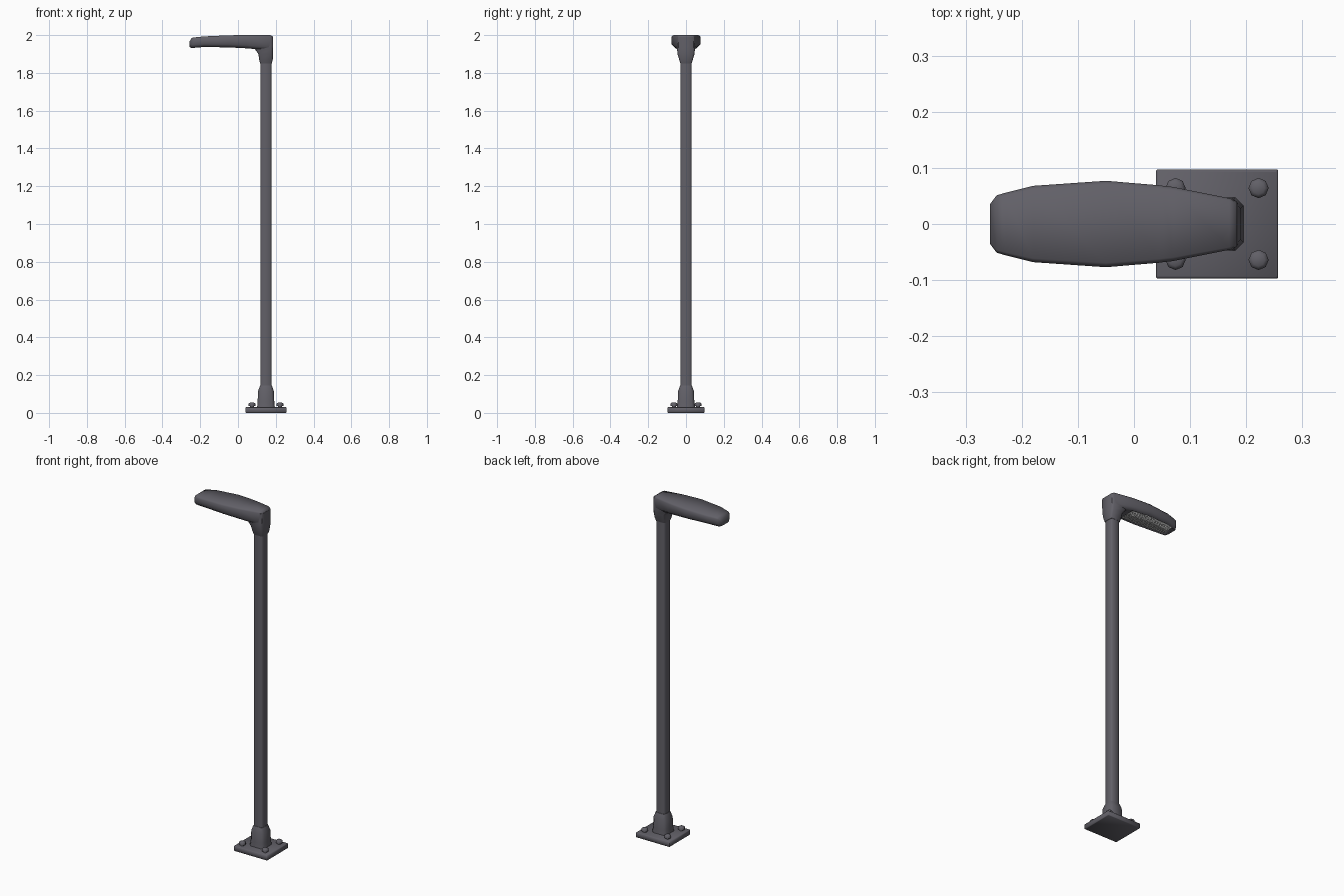
import bpy, bmesh, math

cube = bpy.data.objects.get("Cube")
if cube:
    bpy.data.objects.remove(cube)

POLE_X = 0.148


def material(name, rgb):
    m = bpy.data.materials.new(name)
    m.use_nodes = True
    m.diffuse_color = (*rgb, 1)
    m.node_tree.nodes["Principled BSDF"].inputs["Base Color"].default_value = (*rgb, 1)
    return m


METAL = material("dark grey metal", (0.12, 0.116, 0.136))
LENS = material("pale grey lens", (0.62, 0.62, 0.62))


def make_object(name, bm, mat, angle=60):
    bmesh.ops.recalc_face_normals(bm, faces=bm.faces)
    mesh = bpy.data.meshes.new(name)
    bm.to_mesh(mesh)
    bm.free()
    mesh.materials.append(mat)
    obj = bpy.data.objects.new(name, mesh)
    bpy.context.collection.objects.link(obj)
    bpy.ops.object.select_all(action="DESELECT")
    obj.select_set(True)
    bpy.context.view_layer.objects.active = obj
    bpy.ops.object.shade_smooth_by_angle(angle=math.radians(angle))


def loft(name, rings, mat):
    """Skin a closed body through rings of equal point count."""
    bm = bmesh.new()
    loops = [[bm.verts.new(p) for p in ring] for ring in rings]
    for a, b in zip(loops, loops[1:]):
        for i in range(len(a)):
            j = (i + 1) % len(a)
            bm.faces.new((a[i], a[j], b[j], b[i]))
    bm.faces.new(loops[0])
    bm.faces.new(loops[-1])
    make_object(name, bm, mat)


def chamfered(u0, u1, v0, v1, c):
    """Rectangle with cut corners, as eight 2D points."""
    return [(u0 + c, v0), (u1 - c, v0), (u1, v0 + c), (u1, v1 - c),
            (u1 - c, v1), (u0 + c, v1), (u0, v1 - c), (u0, v0 + c)]


def upright(x0, x1, half, z, c):
    return [(x, y, z) for x, y in chamfered(x0, x1, -half, half, c)]


def square_stack(name, levels):
    """Square rings around the pole: (half size, z, corner cut)."""
    loft(name, [upright(POLE_X - h, POLE_X + h, h, z, c) for h, z, c in levels], METAL)


def circle(x, y, z, r, n):
    return [(x + r * math.cos(math.tau * i / n), y + r * math.sin(math.tau * i / n), z)
            for i in range(n)]


# Base plate with a softened rim
loft("base_plate", [upright(POLE_X - h - 0.012, POLE_X + h + 0.012, h, z, 0.002)
                    for h, z in ((0.094, 0), (0.097, 0.003), (0.097, 0.027), (0.094, 0.03))], METAL)

# Collar round the foot of the square pole
square_stack("base_collar", [(0.047, 0.028, 0.014), (0.044, 0.06, 0.014),
                             (0.042, 0.115, 0.014), (0.031, 0.145, 0.008)])
square_stack("pole", [(0.029, 0.03, 0.007), (0.029, 1.9, 0.007)])

# Four anchor bolts with washers
for sx, side in ((-1, "right"), (1, "left")):
    for sy, end in ((-1, "front"), (1, "back")):
        x, y = POLE_X + sx * 0.074, sy * 0.064
        loft(f"anchor_bolt_{end}_{side}",
             [circle(x, y, z, r, 8) for r, z in
              ((0.011, 0.028), (0.011, 0.036), (0.018, 0.036), (0.018, 0.049), (0.011, 0.054))], METAL)

# Neck that carries the lamp head
loft("lamp_neck", [upright(x0, x1, h, z, c) for x0, x1, h, z, c in (
    (0.117, 0.179, 0.030, 1.85, 0.007), (0.112, 0.184, 0.036, 1.87, 0.008),
    (0.108, 0.185, 0.045, 1.90, 0.010), (0.09, 0.185, 0.047, 1.925, 0.010),
    (0.06, 0.185, 0.047, 1.94, 0.010), (0.06, 0.185, 0.045, 1.99, 0.010))], METAL)

# Lamp head stations along x: (x, half width, bottom z, top z, lens recess)
STATIONS = [(-0.257, 0.035, 1.937, 1.966, 0), (-0.245, 0.051, 1.932, 1.985, 0),
            (-0.235, 0.054, 1.933, 1.987, 0), (-0.228, 0.056, 1.933, 1.988, 0.007),
            (-0.18, 0.068, 1.937, 1.993, 0.007), (-0.05, 0.077, 1.935, 1.999, 0.007),
            (0.045, 0.069, 1.93, 2.0, 0.007), (0.052, 0.068, 1.93, 2.0, 0),
            (0.07, 0.066, 1.928, 2.0, 0), (0.17, 0.046, 1.92, 2.0, 0), (0.184, 0.04, 1.92, 1.993, 0)]


def head_section(x, h, bottom, top, recess):
    half = [(h * 0.7, bottom + recess), (h * 0.73, bottom), (h * 0.78, bottom),
            (h, bottom + 0.016), (h, top - 0.009), (h * 0.9, top)]
    return [(x, y, z) for y, z in half] + [(x, -y, z) for y, z in reversed(half)]


loft("lamp_head", [head_section(*s) for s in STATIONS], METAL)

# Pale lens plate lying inside the recess
RECESSED = [s for s in STATIONS if s[4]]
loft("lamp_lens", [[(x, y, z) for y, z in chamfered(-h * 0.69, h * 0.69, bottom + 0.004,
                                                     bottom + 0.009, 0.001)]
                   for x, h, bottom, top, recess in RECESSED], LENS)


def lens_at(x):
    """Half width and height of the lens face at x."""
    for a, b in zip(RECESSED, RECESSED[1:]):
        if a[0] <= x <= b[0]:
            t = (x - a[0]) / (b[0] - a[0])
            return 0.69 * (a[1] + (b[1] - a[1]) * t), a[2] + (b[2] - a[2]) * t + 0.004


# Rows of small pointed diodes
bm = bmesh.new()
for i in range(22):
    x = -0.22 + i * 0.0122
    half, z = lens_at(x)
    for j in range(-4, 5):
        y = j * 0.0112
        if abs(y) + 0.005 > half:
            continue
        rim = [bm.verts.new(p) for p in circle(x, y, z, 0.005, 6)]
        tip = bm.verts.new((x, y, z - 0.003))
        for k in range(6):
            bm.faces.new((rim[k], tip, rim[(k + 1) % 6]))
        bm.faces.new(rim)
make_object("lamp_diodes", bm, LENS, 25)
